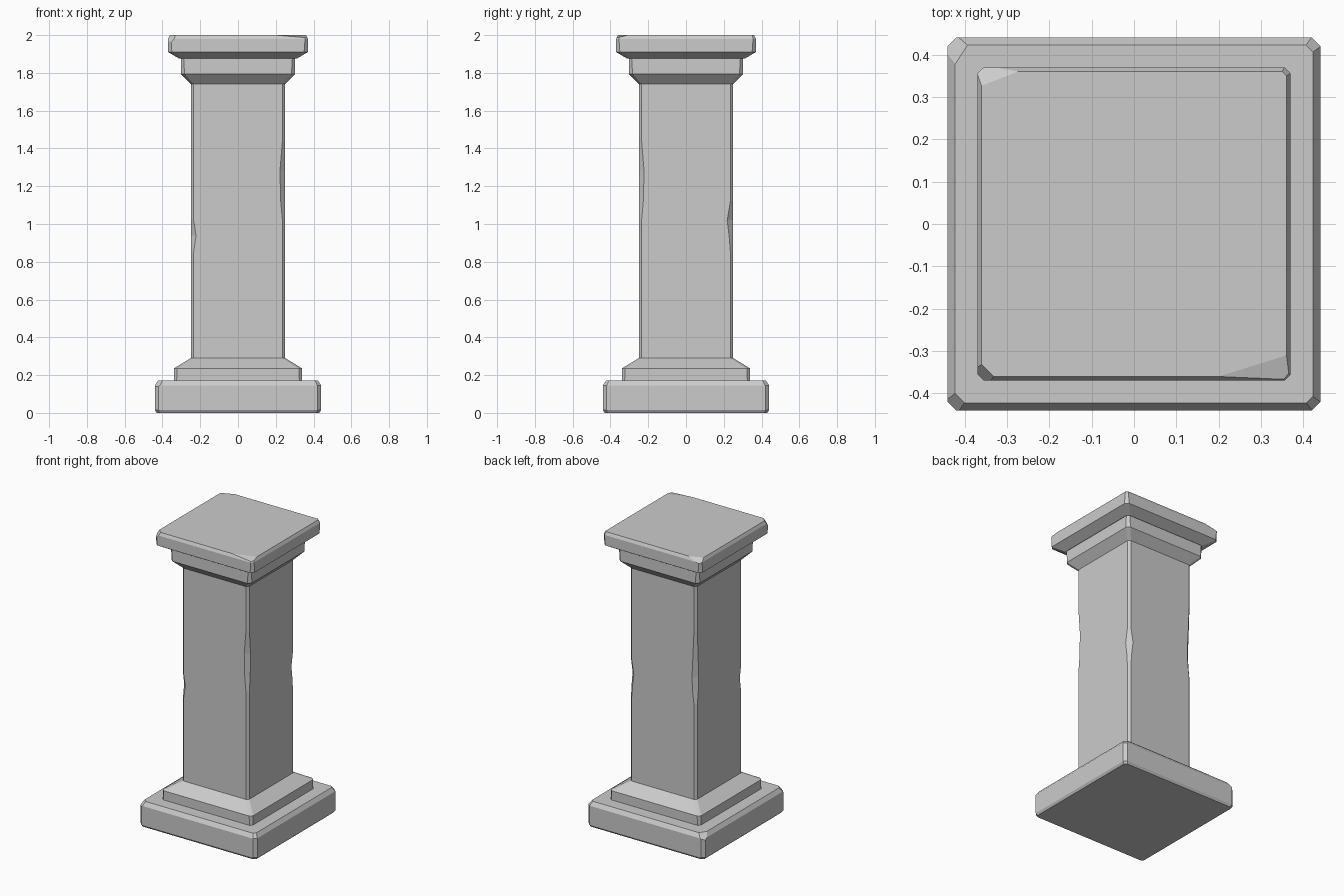
import bpy, bmesh
from mathutils import Vector

if "Cube" in bpy.data.objects:
    bpy.data.objects.remove(bpy.data.objects["Cube"])

CORNERS = [(1, 1), (-1, 1), (-1, -1), (1, -1)]


def loft(name, levels, cuts=()):
    """Stack square rings (z, half width, corner cut); the corner cut may be
    one number or four, in the order of CORNERS. Cuts are (point, normal) chips."""
    bm = bmesh.new()
    rings = []
    for z, h, c in levels:
        c = c if isinstance(c, tuple) else (c,) * 4
        ring = []
        for (sx, sy), k in zip(CORNERS, c):
            pair = [(sx * h, sy * (h - k), z), (sx * (h - k), sy * h, z)]
            if sx * sy < 0:
                pair.reverse()
            ring += [bm.verts.new(p) for p in pair]
        rings.append(ring)
    for a, b in zip(rings, rings[1:]):
        for i in range(8):
            j = (i + 1) % 8
            bm.faces.new((a[i], a[j], b[j], b[i]))
    bm.faces.new(rings[0][::-1])
    bm.faces.new(rings[-1])
    for point, normal in cuts:
        res = bmesh.ops.bisect_plane(
            bm, geom=bm.verts[:] + bm.edges[:] + bm.faces[:],
            plane_co=Vector(point), plane_no=Vector(normal).normalized(),
            clear_outer=True)
        edges = [e for e in res["geom_cut"] if isinstance(e, bmesh.types.BMEdge)]
        bmesh.ops.edgeloop_fill(bm, edges=edges)
    bmesh.ops.recalc_face_normals(bm, faces=bm.faces[:])
    mesh = bpy.data.meshes.new(name)
    bm.to_mesh(mesh)
    bm.free()
    ob = bpy.data.objects.new(name, mesh)
    bpy.context.collection.objects.link(ob)
    return ob


# Bottom slab with worn top corners
loft("base_slab",
     [(0.0, 0.43, 0.015), (0.015, 0.44, 0.02), (0.145, 0.44, 0.02), (0.172, 0.422, 0.015)],
     [((-0.39, 0.43, 0.17), (-0.83, 0.55, 1.0)),
      ((0.40, 0.43, 0.17), (0.7, 0.7, 0.8)),
      ((-0.41, -0.42, 0.165), (-0.7, -0.7, 0.8))])

# Sloped moulding at the foot of the shaft
loft("base_moulding",
     [(0.165, 0.34, 0.015), (0.235, 0.34, 0.018), (0.29, 0.25, 0.015)])

# Shaft, with small chips along its bevelled corners
e = 0.015
loft("shaft",
     [(0.28, 0.25, e),
      (0.85, 0.25, e),
      (0.94, 0.25, (0.022, e, 0.028, e)),
      (1.02, 0.25, (0.032, 0.025, e, e)),
      (1.12, 0.25, (e, 0.03, e, 0.024)),
      (1.28, 0.25, (e, 0.022, e, 0.028)),
      (1.44, 0.25, e),
      (1.75, 0.25, e)])

# Flared moulding under the top slab
loft("capital_moulding",
     [(1.74, 0.25, 0.015), (1.795, 0.303, 0.02), (1.885, 0.303, 0.015)])

# Top slab with chipped top corners
loft("capital_slab",
     [(1.875, 0.31, 0.015), (1.91, 0.37, 0.02), (1.98, 0.37, 0.015), (2.0, 0.36, 0.01)],
     [((0.2, -0.36, 2.0), (0.298, -0.954, 4.0)),
      ((-0.26, 0.365, 2.0), (-0.36, 0.93, 1.5)),
      ((-0.345, -0.355, 1.99), (-0.7, -0.7, 0.6))])
